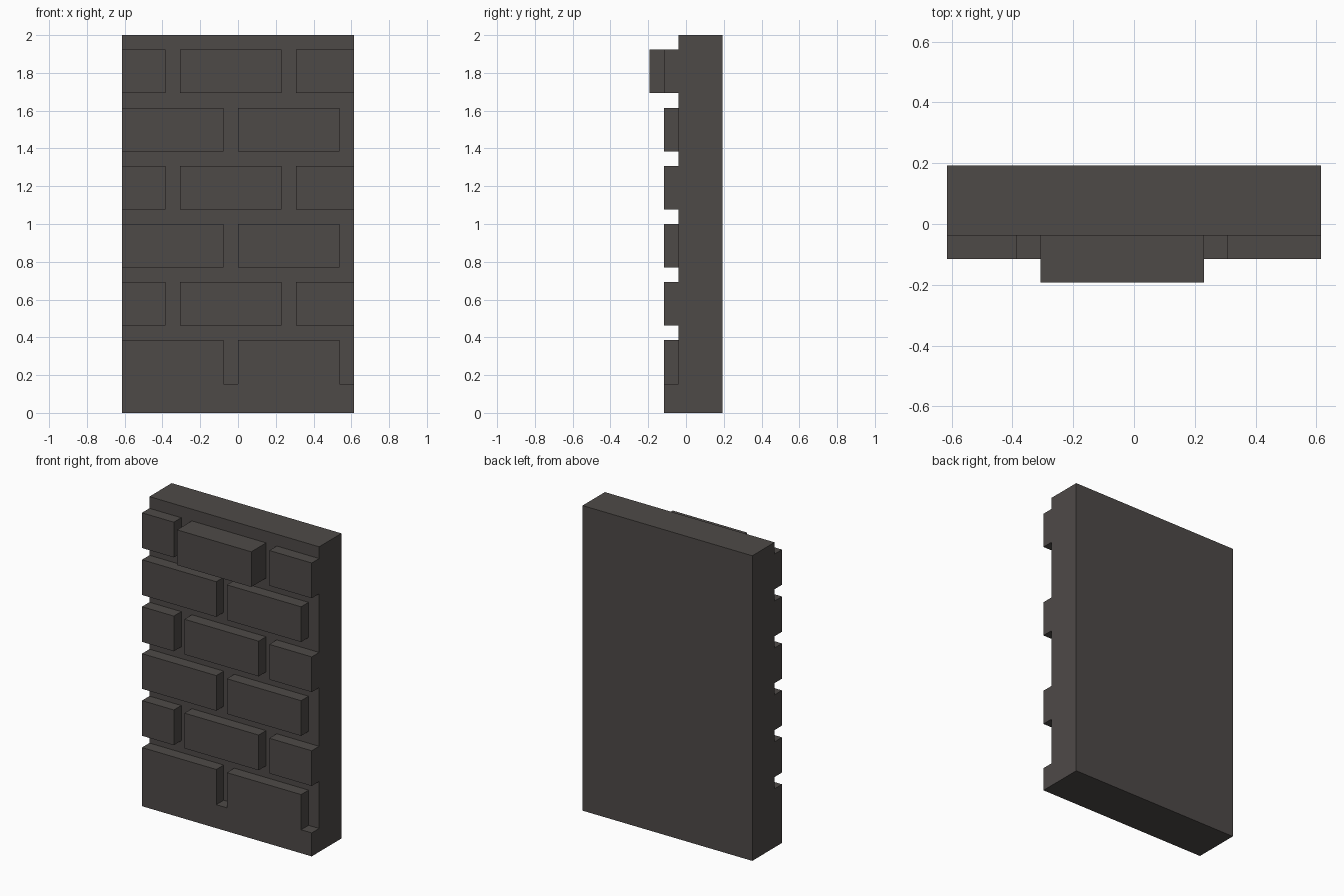
import bpy
import bmesh

cube = bpy.data.objects.get("Cube")
if cube:
    bpy.data.objects.remove(cube, do_unlink=True)

U = 1 / 13  # grid module: the wall is 26 modules tall and 16 wide
BACK, FACE, BRICK, PROUD = 2.5, -0.5, -1.5, -2.5  # depth planes in modules

stone = bpy.data.materials.new("dark_grey_stone")
stone.use_nodes = True
colour = (0.076, 0.068, 0.064, 1)
stone.diffuse_color = colour
bsdf = stone.node_tree.nodes["Principled BSDF"]
bsdf.inputs["Base Color"].default_value = colour
bsdf.inputs["Roughness"].default_value = 0.9


def extrude_outline(name, outline, front, back):
    """Extrude an x-z outline from the front plane to the back plane."""
    bm = bmesh.new()
    face = bm.faces.new([bm.verts.new((x * U, front * U, z * U)) for x, z in outline])
    result = bmesh.ops.extrude_face_region(bm, geom=[face], use_keep_orig=True)
    verts = [v for v in result["geom"] if isinstance(v, bmesh.types.BMVert)]
    bmesh.ops.translate(bm, verts=verts, vec=(0, (back - front) * U, 0))
    bmesh.ops.recalc_face_normals(bm, faces=bm.faces)
    mesh = bpy.data.meshes.new(name)
    bm.to_mesh(mesh)
    bm.free()
    mesh.materials.append(stone)
    obj = bpy.data.objects.new(name, mesh)
    bpy.context.collection.objects.link(obj)
    return obj


def block(name, x0, x1, z0, z1, front, back):
    return extrude_outline(name, [(x0, z0), (x1, z0), (x1, z1), (x0, z1)], front, back)


# Backing slab
block("wall_slab", -8, 8, 0, 26, FACE, BACK)

# Bottom course: plinth and two bricks in one piece
extrude_outline("base_course", [(-8, 0), (8, 0), (8, 2), (7, 2), (7, 5),
                                (0, 5), (0, 2), (-1, 2), (-1, 5), (-8, 5)], BRICK, FACE)

# Staggered brick courses above the base
three_bricks = [(-8, -5), (-4, 3), (4, 8)]
two_bricks = [(-8, -1), (0, 7)]
for course in range(1, 6):
    z = 2 + 4 * course
    for i, (x0, x1) in enumerate(three_bricks if course % 2 else two_bricks):
        # The middle brick of the top course stands proud
        proud = course == 5 and i == 1
        name = "projecting_brick" if proud else f"brick_{course + 1}_{i + 1}"
        block(name, x0, x1, z, z + 3, PROUD if proud else BRICK, FACE)
